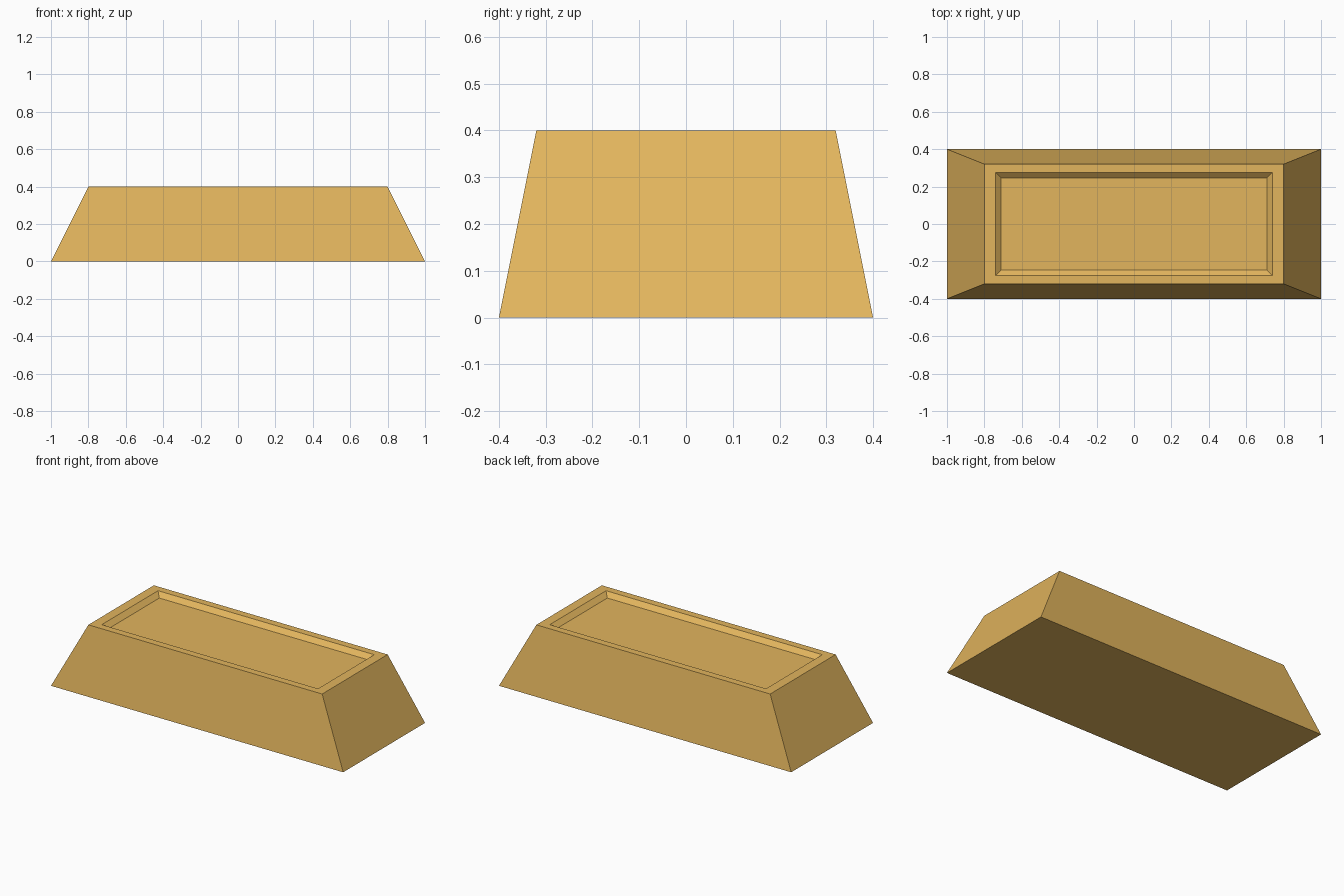
import bpy
import bmesh

# Remove the default cube
default = bpy.data.objects.get("Cube")
if default:
    bpy.data.objects.remove(default, do_unlink=True)

# Single gold colour
gold = bpy.data.materials.new("gold")
gold.use_nodes = True
colour = (0.76, 0.46, 0.11, 1)
gold.diffuse_color = colour
gold.node_tree.nodes["Principled BSDF"].inputs["Base Color"].default_value = colour

HEIGHT, DEPTH = 0.4, 0.026
bm = bmesh.new()


def rectangle(half_x, half_y, z):
    """One horizontal ring of four corners."""
    return [bm.verts.new((sx * half_x, sy * half_y, z))
            for sx, sy in ((-1, -1), (1, -1), (1, 1), (-1, 1))]


# Rings from the base, up to the top edge, across the rim, down to the recess floor
rings = [
    rectangle(1.0, 0.4, 0),
    rectangle(0.8, 0.32, HEIGHT),
    rectangle(0.74, 0.275, HEIGHT),
    rectangle(0.71, 0.245, HEIGHT - DEPTH),
]

# Sloped sides, rim and recess walls
for lower, upper in zip(rings, rings[1:]):
    for i in range(4):
        j = (i + 1) % 4
        bm.faces.new((lower[i], lower[j], upper[j], upper[i]))

# Underside and recess floor
bm.faces.new(reversed(rings[0]))
bm.faces.new(rings[-1])
bmesh.ops.recalc_face_normals(bm, faces=bm.faces)

mesh = bpy.data.meshes.new("ingot_body")
bm.to_mesh(mesh)
bm.free()
mesh.materials.append(gold)
bpy.context.collection.objects.link(bpy.data.objects.new("ingot_body", mesh))
